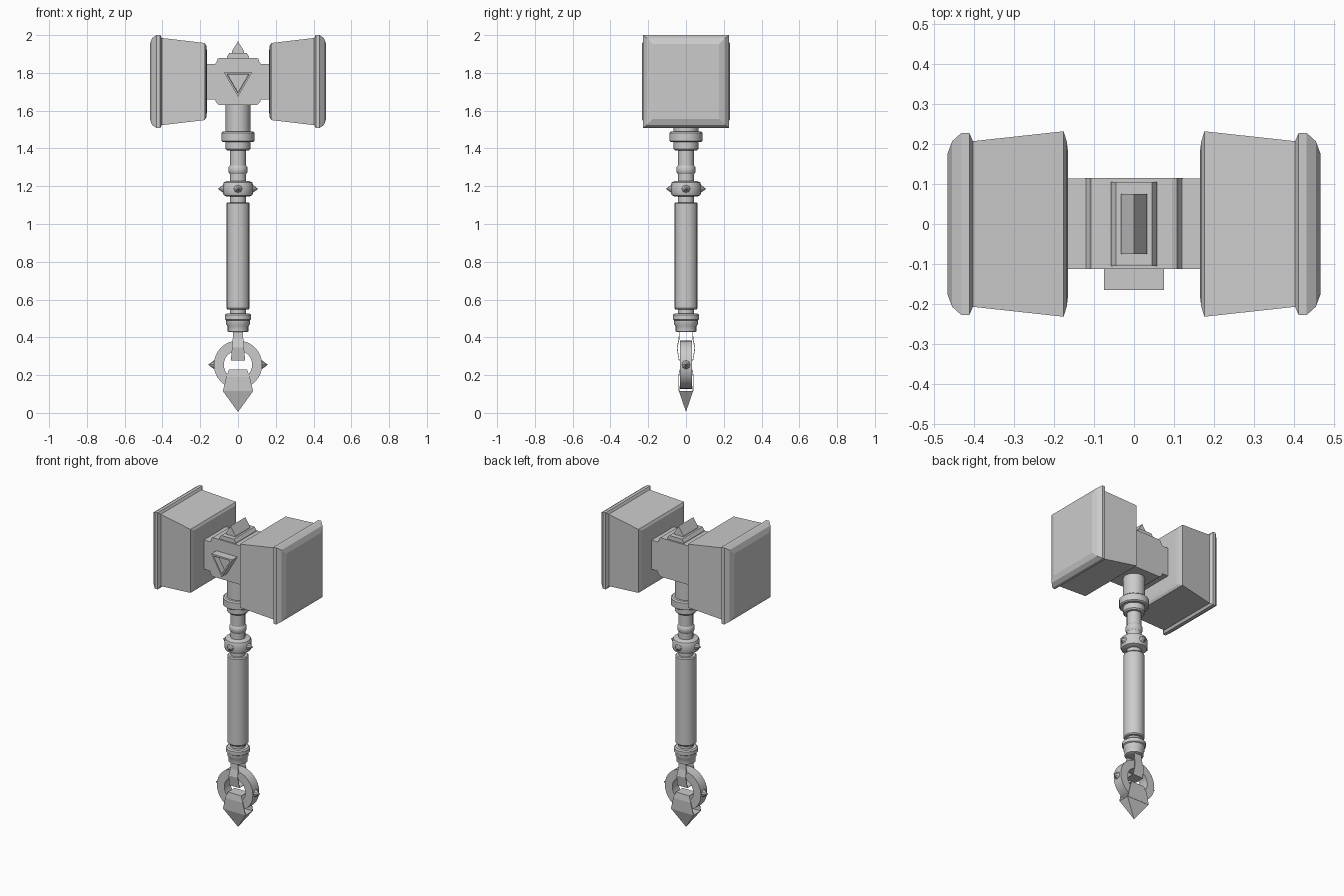
import bpy, bmesh, math
from mathutils import Vector

if "Cube" in bpy.data.objects:
    bpy.data.objects.remove(bpy.data.objects["Cube"])


def finish(name, bm, smooth=None):
    bmesh.ops.recalc_face_normals(bm, faces=bm.faces[:])
    me = bpy.data.meshes.new(name)
    bm.to_mesh(me)
    bm.free()
    ob = bpy.data.objects.new(name, me)
    bpy.context.collection.objects.link(ob)
    if smooth:
        bpy.ops.object.select_all(action='DESELECT')
        ob.select_set(True)
        bpy.context.view_layer.objects.active = ob
        bpy.ops.object.shade_smooth_by_angle(angle=math.radians(smooth))
    return ob


def loft(name, rings, smooth=None, closed=False):
    """Skin equal-length loops; cap the ends, or join last to first."""
    bm = bmesh.new()
    vs = [[bm.verts.new(p) for p in r] for r in rings]
    n = len(vs[0])
    pairs = list(zip(vs, vs[1:])) + ([(vs[-1], vs[0])] if closed else [])
    for a, b in pairs:
        for i in range(n):
            bm.faces.new((a[i], a[(i + 1) % n], b[(i + 1) % n], b[i]))
    if not closed:
        bm.faces.new(vs[0])
        bm.faces.new(vs[-1])
    return finish(name, bm, smooth)


def circle(r, z, n=16):
    return [(r * math.cos(2 * math.pi * i / n), r * math.sin(2 * math.pi * i / n), z) for i in range(n)]


def lathe(name, profile):
    return loft(name, [circle(r, z) for r, z in profile], 35)


def prism(name, pts, y0, y1):
    return loft(name, [[(x, y, z) for x, z in pts] for y in (y0, y1)])


def spike(name, base, direction, r, length, n=8):
    d = Vector(direction)
    bm = bmesh.new()
    bmesh.ops.create_cone(bm, cap_ends=True, segments=n, radius1=r, radius2=0, depth=length)
    ob = finish(name, bm)
    ob.rotation_euler = d.to_track_quat('Z', 'Y').to_euler()
    ob.location = Vector(base) + d * length / 2


def strap(name, path):
    """Thin band through (half width, y, z) stations."""
    bm = bmesh.new()
    vs = [(bm.verts.new((-w, y, z)), bm.verts.new((w, y, z))) for w, y, z in path]
    for a, b in zip(vs, vs[1:]):
        bm.faces.new((a[0], a[1], b[1], b[0]))
    ob = finish(name, bm)
    m = ob.modifiers.new("thickness", 'SOLIDIFY')
    m.thickness = 0.004
    m.offset = 0


# Two flared hammer heads with bevelled striking plates
HZ = 1.754
def head_part(name, stations, s):
    loft(name, [[(s * x, a * hy, HZ + b * hz) for a, b in ((-1, -1), (1, -1), (1, 1), (-1, 1))]
                for x, hy, hz in stations])

for s, side in ((-1, "left"), (1, "right")):
    head_part(side + "_hammer_block", [(0.165, 0.18, 0.165), (0.168, 0.205, 0.19),
                                       (0.176, 0.232, 0.204), (0.405, 0.207, 0.231)], s)
    head_part(side + "_striking_plate", [(0.403, 0.207, 0.23), (0.412, 0.228, 0.246), (0.432, 0.228, 0.246),
                                         (0.455, 0.207, 0.23), (0.467, 0.175, 0.198)], s)

# Central block with softened corners, and the crossbar
half = [(0.095, 1.88), (0.108, 1.875), (0.113, 1.858), (0.122, 1.845),
        (0.122, 1.66), (0.116, 1.643), (0.1, 1.63)]
prism("centre_block", half + [(-x, z) for x, z in reversed(half)], -0.113, 0.115)
prism("crossbar", [(-0.18, 1.66), (0.18, 1.66), (0.18, 1.847), (-0.18, 1.847)], -0.112, 0.114)

# Top plate and ridge
prism("top_plate", [(-0.057, 1.87), (0.057, 1.87), (0.057, 1.888), (0.045, 1.906),
                    (-0.045, 1.906), (-0.057, 1.888)], -0.105, 0.105)
prism("top_ridge", [(-0.033, 1.9), (0.033, 1.9), (0.033, 1.914), (0, 1.967), (-0.033, 1.914)], -0.075, 0.075)

# Triangular emblem frame with a recessed middle
def tri(k, y):
    c = 1.757
    return [(-0.075 * k, y, c + 0.046 * k), (0.075 * k, y, c + 0.046 * k), (0, y, c - 0.083 * k)]
loft("triangle_emblem", [tri(1, -0.1), tri(1, -0.165), tri(0.78, -0.165), tri(0.74, -0.13)])

# Shaft, collars and grip
lathe("upper_neck", [(0.065, 1.48), (0.065, 1.64)])
lathe("upper_collar", [(0.08, 1.434), (0.088, 1.44), (0.088, 1.483), (0.08, 1.49)])
lathe("lower_collar", [(0.058, 1.39), (0.065, 1.398), (0.065, 1.44)])
lathe("shaft", [(0.043, 0.5), (0.043, 1.42)])
lathe("shaft_bead", [(0.043, 1.265), (0.05, 1.275), (0.05, 1.3), (0.043, 1.31)])
lathe("spiked_band", [(0.06, 1.145), (0.075, 1.152), (0.08, 1.165), (0.08, 1.205), (0.075, 1.22), (0.06, 1.227)])
lathe("grip", [(0.057, 0.548), (0.062, 0.555), (0.062, 1.108), (0.057, 1.115)])
lathe("pommel_collar", [(0.06, 0.488), (0.07, 0.495), (0.07, 0.518), (0.062, 0.525)])
lathe("pommel_cup", [(0.048, 0.428), (0.056, 0.432), (0.056, 0.46), (0.063, 0.47), (0.063, 0.49)])
for k in range(4):
    d = Vector((math.cos(k * math.pi / 2), math.sin(k * math.pi / 2), 0))
    spike("band_spike_%d" % k, d * 0.074 + Vector((0, 0, 1.186)), d, 0.024, 0.033)

# Hanging ring with side spikes
RZ, N = 0.255, 32
rings = []
for i in range(N):
    a = 2 * math.pi * i / N
    rings.append([(r * math.cos(a), y, RZ + r * math.sin(a))
                  for r, y in ((0.075, -0.032), (0.128, -0.032), (0.128, 0.032), (0.075, 0.032))])
loft("hanging_ring", rings, 35, closed=True)
for s in (-1, 1):
    spike("ring_spike", (s * 0.124, 0, RZ), (s, 0, 0), 0.025, 0.034)

# Straps wrapping the ring, and the pointed tip
def wrap(stations):
    return [(w, -y, z) for w, y, z in stations] + [(w, y, z) for w, y, z in reversed(stations)]

strap("upper_strap", wrap([(0.026, 0.035, 0.435), (0.028, 0.037, 0.39), (0.032, 0.047, 0.345),
                           (0.037, 0.037, 0.28)]))
strap("lower_strap", wrap([(0.08, 0.037, 0.115), (0.062, 0.039, 0.19), (0.048, 0.033, 0.228)]))
bm = bmesh.new()
base = [bm.verts.new((x * 0.08, y * 0.037, 0.115)) for x, y in ((-1, -1), (1, -1), (1, 1), (-1, 1))]
tip = bm.verts.new((0, 0, 0.005))
bm.faces.new(base)
for i in range(4):
    bm.faces.new((base[i], base[(i + 1) % 4], tip))
finish("bottom_point", bm)
